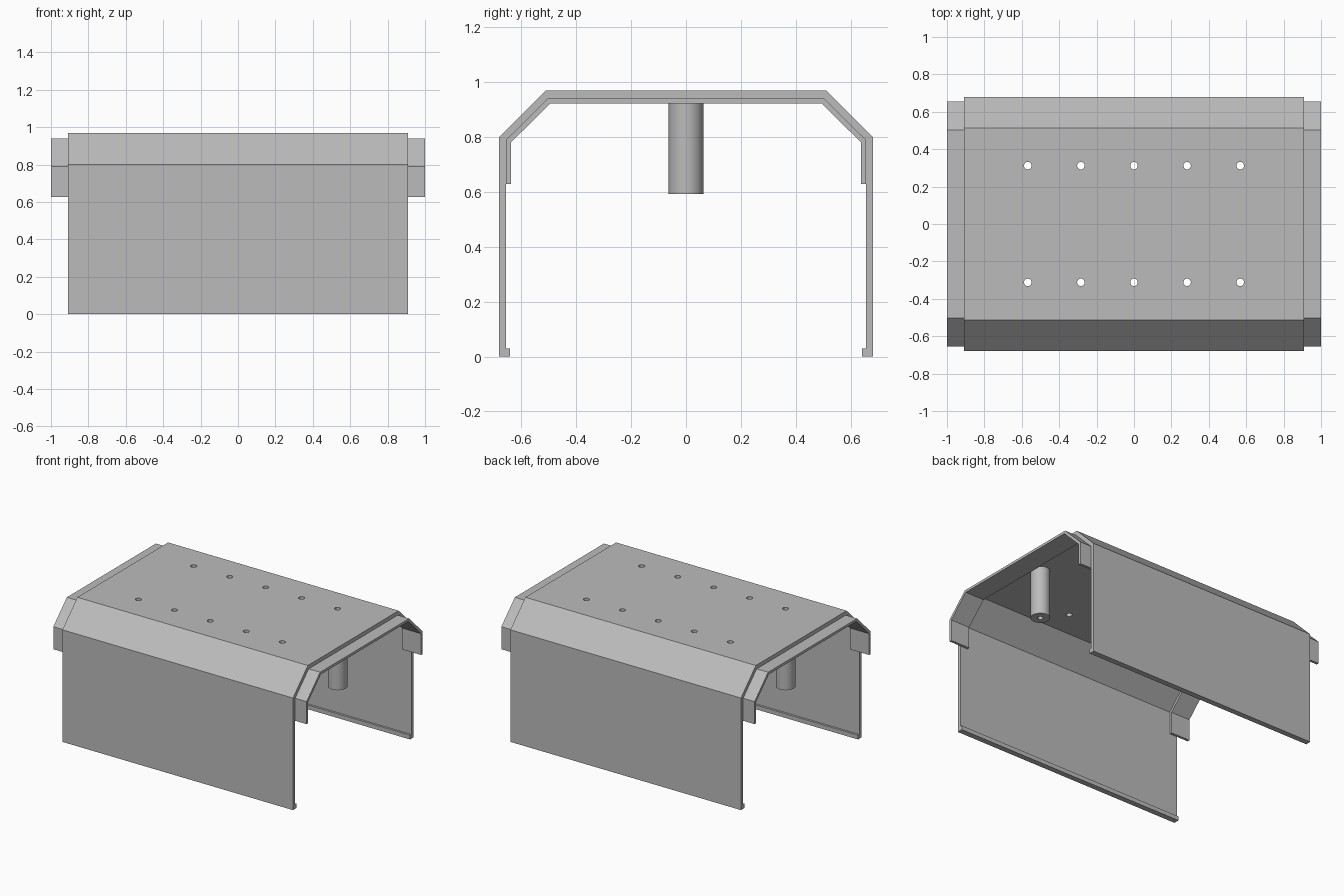
import bpy, bmesh
from math import radians

if "Cube" in bpy.data.objects:
    bpy.data.objects.remove(bpy.data.objects["Cube"], do_unlink=True)

metal = bpy.data.materials.new("grey metal")
metal.use_nodes = True
colour = (0.5, 0.5, 0.5, 1)
metal.diffuse_color = colour
metal.node_tree.nodes["Principled BSDF"].inputs["Base Color"].default_value = colour


def finish(name, bm):
    bmesh.ops.recalc_face_normals(bm, faces=bm.faces)
    mesh = bpy.data.meshes.new(name)
    bm.to_mesh(mesh)
    bm.free()
    mesh.materials.append(metal)
    obj = bpy.data.objects.new(name, mesh)
    bpy.context.collection.objects.link(obj)
    return obj


def extrude_arch(name, half, x0, x1):
    """Mirror a half profile of (y, z) points and extrude it along x."""
    outer, inner = half
    ring = outer + [(-y, z) for y, z in reversed(outer)]
    ring += [(-y, z) for y, z in inner] + list(reversed(inner))
    bm = bmesh.new()
    face = bm.faces.new([bm.verts.new((x0, y, z)) for y, z in ring])
    side = bmesh.ops.extrude_face_region(bm, geom=[face])["geom"]
    moved = [v for v in side if isinstance(v, bmesh.types.BMVert)]
    bmesh.ops.translate(bm, verts=moved, vec=(x1 - x0, 0, 0))
    return finish(name, bm)


def cylinders(name, spots, radius, z0, z1, segments):
    bm = bmesh.new()
    for x, y in spots:
        made = bmesh.ops.create_cone(bm, cap_ends=True, segments=segments,
                                     radius1=radius, radius2=radius, depth=z1 - z0)
        bmesh.ops.translate(bm, verts=made["verts"], vec=(x, y, (z0 + z1) / 2))
    return finish(name, bm)


def cut(obj, cutter):
    mod = obj.modifiers.new("holes", "BOOLEAN")
    mod.operation = "DIFFERENCE"
    mod.solver = "EXACT"
    mod.object = cutter
    activate(obj)
    bpy.ops.object.modifier_apply(modifier=mod.name)
    bpy.data.objects.remove(cutter, do_unlink=True)


def activate(obj):
    bpy.ops.object.select_all(action="DESELECT")
    obj.select_set(True)
    bpy.context.view_layer.objects.active = obj


def smooth(obj):
    activate(obj)
    bpy.ops.object.shade_smooth_by_angle(angle=radians(30))


# Bent cover with inward lips along the bottom edges
cover_half = ([(0.68, 0), (0.68, 0.8), (0.512, 0.968)],
              [(0.64, 0), (0.64, 0.03), (0.655, 0.03), (0.655, 0.789), (0.502, 0.94)])
cover = extrude_arch("cover", cover_half, -0.91, 0.91)

# Two rows of screw holes through the top
spots = [(i * 0.284, y) for i in range(-2, 3) for y in (-0.312, 0.312)]
cut(cover, cylinders("hole_cutter", spots, 0.02, 0.85, 1.05, 32))
smooth(cover)

# Joining straps under both ends, and a hollow post beside each
strap_half = ([(0.655, 0.628), (0.655, 0.789), (0.502, 0.94)],
              [(0.637, 0.628), (0.637, 0.78), (0.493, 0.922)])
for side, s in (("left", 1), ("right", -1)):
    extrude_arch(side + "_strap", strap_half, s * 0.85, s * 1.0)
    post = cylinders(side + "_post", [(s * 0.787, 0)], 0.063, 0.592, 0.94, 48)
    cut(post, cylinders("bore_cutter", [(s * 0.787, 0)], 0.018, 0.5, 0.9, 24))
    smooth(post)
